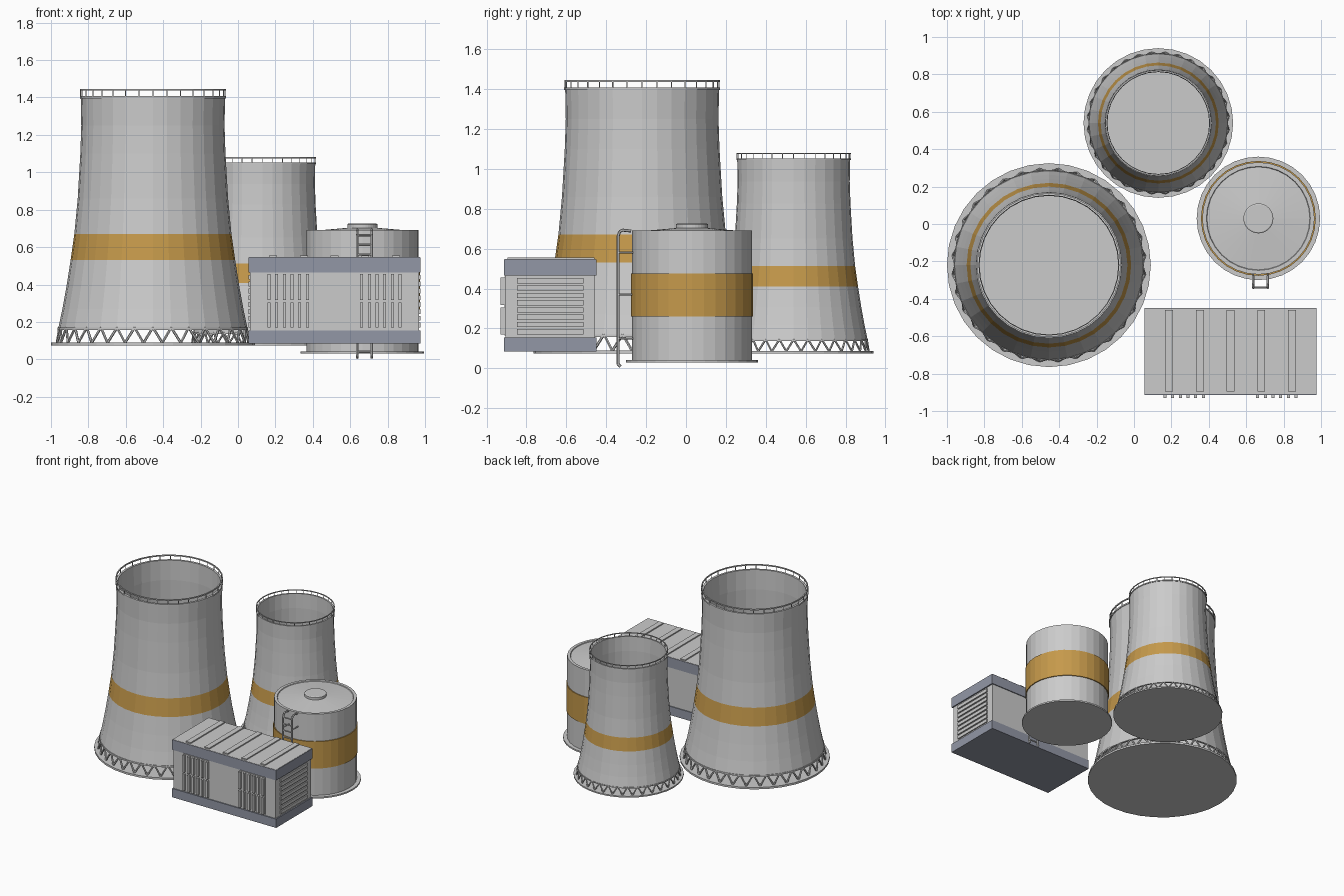
import bpy, bmesh, math
from mathutils import Vector

if "Cube" in bpy.data.objects:
    bpy.data.objects.remove(bpy.data.objects["Cube"])


def material(name, rgb):
    m = bpy.data.materials.new(name)
    m.diffuse_color = (*rgb, 1)
    m.use_nodes = True
    m.node_tree.nodes["Principled BSDF"].inputs["Base Color"].default_value = m.diffuse_color
    return m


OCHRE = material("ochre", (0.56, 0.32, 0.07))
SLATE = material("slate", (0.29, 0.31, 0.38))


def finish(name, bm, mat=None):
    bmesh.ops.recalc_face_normals(bm, faces=bm.faces)
    me = bpy.data.meshes.new(name)
    bm.to_mesh(me)
    bm.free()
    ob = bpy.data.objects.new(name, me)
    bpy.context.collection.objects.link(ob)
    if mat:
        me.materials.append(mat)
    return ob


def lathe(name, profile, centre, n=32, mat=None, closed=False):
    """Spin (radius, z) points about a vertical axis; radius 0 makes a pole."""
    bm = bmesh.new()
    rings = []
    for r, z in profile:
        k = 1 if r == 0 else n
        rings.append([bm.verts.new((centre[0] + r * math.cos(math.tau * i / n),
                                    centre[1] + r * math.sin(math.tau * i / n), z))
                      for i in range(k)])
    for a, b in zip(rings, rings[1:] + ([rings[0]] if closed else [])):
        for i in range(n):
            j = (i + 1) % n
            quad = [a[i % len(a)], a[j % len(a)], b[j % len(b)], b[i % len(b)]]
            bm.faces.new(list(dict.fromkeys(quad)))
    return finish(name, bm, mat)


def boxes(name, spans, mat=None):
    """One object from (x0, x1, y0, y1, z0, z1) spans."""
    bm = bmesh.new()
    for x0, x1, y0, y1, z0, z1 in spans:
        vs = bmesh.ops.create_cube(bm, size=1)["verts"]
        for v in vs:
            v.co = ((x0 + x1) / 2 + v.co.x * (x1 - x0),
                    (y0 + y1) / 2 + v.co.y * (y1 - y0),
                    (z0 + z1) / 2 + v.co.z * (z1 - z0))
    return finish(name, bm, mat)


def rods(name, pairs, r, sides=6):
    bm = bmesh.new()
    for p, q in pairs:
        p, q = Vector(p), Vector(q)
        vs = bmesh.ops.create_cone(bm, cap_ends=True, segments=sides, radius1=r,
                                   radius2=r, depth=(q - p).length)["verts"]
        rot = (q - p).to_track_quat("Z", "Y")
        for v in vs:
            v.co = rot @ v.co + (p + q) / 2
    return finish(name, bm)


def cooling_tower(name, cx, cy, s):
    z0, n = 0.075, 32
    c = (cx, cy)
    Z = lambda z: z0 + (z - z0) * s
    P = lambda pts: [(r * s, Z(z)) for r, z in pts]

    def at(r, i, z):
        a = math.tau * i / n
        return (cx + r * s * math.cos(a), cy + r * s * math.sin(a), Z(z))

    lathe(name + "_base", P([(0, .075), (.545, .075), (.545, .09), (0, .09)]), c)
    # Outer shell in three stretches, with the painted band in the middle
    low = [(.506, .165), (.484, .27), (.462, .39), (.44, .53)]
    high = [(.42, .67), (.402, .86), (.388, 1.1), (.383, 1.25), (.386, 1.405)]
    inner = [(r - .012, z) for r, z in reversed(low + high)]
    lathe(name + "_shell", P(high + inner + low), c)
    lathe(name + "_band", P([low[-1], high[0]]), c, mat=OCHRE)
    lathe(name + "_rim", P([(.374, 1.395), (.391, 1.395), (.391, 1.407), (.374, 1.407)]),
          c, closed=True)
    # V-shaped legs under the shell
    legs = []
    for i in range(n):
        legs += [(at(.515, i + .5, .088), at(.5, i + d, .17)) for d in (0, 1)]
    rods(name + "_legs", legs, .007 * s)
    lathe(name + "_leg_ring", P([(.492, .158), (.509, .158), (.509, .17), (.492, .17)]),
          c, closed=True)
    # Guard rail on top
    rods(name + "_rail_posts", [(at(.386, i, 1.4), at(.386, i, 1.442)) for i in range(n)],
         .003 * s)
    lathe(name + "_rail", P([(.382, 1.436), (.39, 1.436), (.39, 1.445), (.382, 1.445)]),
          c, closed=True)


cooling_tower("large_tower", -.455, -.22, 1)
cooling_tower("small_tower", .13, .54, .734)

# Storage tank
T = (.665, .03)
lathe("tank_base", [(0, .03), (.33, .03), (.33, .042), (0, .042)], T)
lathe("tank_body", [(.3, .04), (.3, .692), (.278, .692), (.275, .686), (0, .71)], T)
lathe("tank_band", [(.3, .26), (.307, .26), (.307, .475), (.3, .475)], T, mat=OCHRE)
lathe("tank_hatch", [(.08, .7), (.08, .722), (.074, .726), (0, .726)], T)

# Tank ladder: two rails curling over at the ends, with rungs
path = [(-.328, .008), (-.34, .02), (-.34, .665), (-.333, .685), (-.318, .693), (-.275, .688)]
rails = []
for x in (.638, .716):
    rails += [((x, *a), (x, *b)) for a, b in zip(path, path[1:])]
rods("ladder_rails", rails, .0075)
rods("ladder_rungs", [((.638, -.34, .04 + .052 * i), (.716, -.34, .04 + .052 * i))
                      for i in range(13)], .006)
rods("ladder_brackets", [((x, -.34, z), (x, -.265, z)) for x in (.638, .716)
                         for z in (.15, .37, .58)], .005)

# Machine house
boxes("house_body", [(.063, .967, -.905, -.457, .09, .54)])
boxes("house_bands", [(.055, .977, -.913, -.45, .085, .155),
                      (.055, .977, -.913, -.45, .465, .545)], SLATE)
boxes("house_roof", [(.058, .974, -.91, -.453, .54, .547)])
boxes("roof_ribs", [(x - .021, x + .021, -.895, -.46, .545, .556)
                    for x in (.187, .352, .515, .68, .845)])
# Front fins: two groups of six, in two rows
boxes("front_fins", [(x0 + .041 * i - .008, x0 + .041 * i + .008, -.93, -.9, a, b)
                     for x0 in (.166, .661) for i in range(6)
                     for a, b in ((.17, .305), (.318, .455))])
boxes("front_fin_panels", [(x - .115, x + .115, -.91, -.9, .165, .46) for x in (.268, .763)])
# Louvres on both ends
boxes("end_louvres", [(a, b, -.848, -.515, .17 + .0365 * i, .196 + .0365 * i)
                      for a, b in ((.055, .07), (.96, .976)) for i in range(8)])
